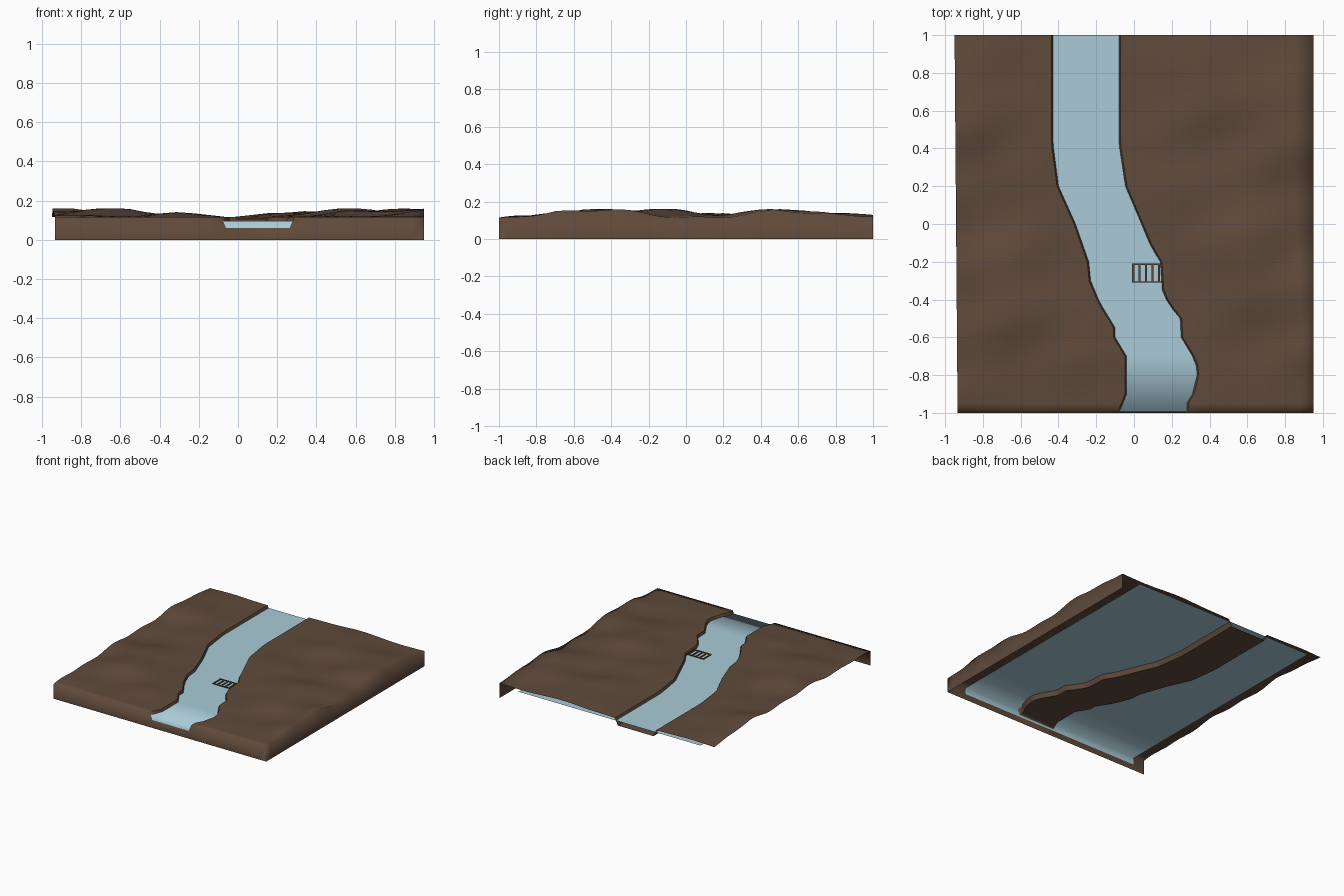
import bpy, bmesh, math

if "Cube" in bpy.data.objects:
    bpy.data.objects.remove(bpy.data.objects["Cube"])

def material(name, rgb):
    m = bpy.data.materials.new(name)
    m.diffuse_color = (*rgb, 1)
    m.use_nodes = True
    m.node_tree.nodes["Principled BSDF"].inputs["Base Color"].default_value = m.diffuse_color
    return m

BROWN = material("earth brown", (0.115, 0.068, 0.043))
BLUE = material("water blue", (0.40, 0.60, 0.69))

def make_object(name, bm, mat, smooth=False):
    me = bpy.data.meshes.new(name)
    bm.to_mesh(me)
    bm.free()
    me.materials.append(mat)
    for p in me.polygons:
        p.use_smooth = smooth
    ob = bpy.data.objects.new(name, me)
    bpy.context.collection.objects.link(ob)
    return ob

# River banks as (y, x) paths
LEFT = [(-1, -.08), (-.95, -.06), (-.9, -.04), (-.7, -.04), (-.6, -.10), (-.55, -.10), (-.5, -.13),
        (-.42, -.18), (-.3, -.23), (-.2, -.24), (0, -.31), (.2, -.40), (.43, -.43), (1, -.43)]
RIGHT = [(-1, .28), (-.95, .28), (-.9, .31), (-.8, .335), (-.75, .33), (-.7, .31), (-.6, .25), (-.5, .245),
         (-.42, .18), (-.35, .15), (-.2, .14), (-.12, .09), (0, .04), (.2, -.045), (.43, -.08), (1, -.08)]

def along(path, y):
    for (y0, x0), (y1, x1) in zip(path, path[1:]):
        if y <= y1:
            return x0 + (x1 - x0) * (y - y0) / (y1 - y0)
    return path[-1][1]

def hill(x, y, dist):
    # gentle bumps that fade at the banks, the front and the back
    n = .5 + .3 * math.sin(7 * y + 4 * x + .6) + .25 * math.sin(11 * x - 4 * y + 1)
    n += .15 * math.sin(17 * y - 6 * x)
    front = min(1, (y + 1) / .3)
    back = 1 - .65 * max(0, (y - .5) / .5)
    return .115 + .045 * min(1, max(0, n)) * min(1, dist / .4) * front * back

# Ground sheet with the river bed cut into it and a skirt on the front and right
N = 10
bm = bmesh.new()
rows = []
for i in range(41):
    y = -1 + i * .05
    l, r = along(LEFT, y) - .008, along(RIGHT, y) + .008
    edge = -.942 - .008 * y
    pts = []
    for k in range(N + 1):
        x = edge + (l - edge) * k / N
        pts.append((x, y, hill(x, y, l - x)))
    pts += [(l + .025, y, .06), (r - .025, y, .06)]
    for k in range(N + 1):
        x = r + (.95 - r) * k / N
        pts.append((x, y, hill(x, y, x - r)))
    pts.append((.95, y, 0))
    rows.append([bm.verts.new(p) for p in pts])
rows.insert(0, [bm.verts.new((v.co.x, -1, 0)) for v in rows[0][:-1]] + [rows[0][-1]])
for a, b in zip(rows, rows[1:]):
    for j in range(len(a) - 1):
        quad = [a[j], a[j + 1], b[j + 1], b[j]]
        bm.faces.new(list(dict.fromkeys(quad)))
for a, b in zip(rows[1:], rows[2:]):
    for j in (N, N + 1, N + 2, N + 3):
        bm.edges.get((a[j], b[j])).smooth = False
make_object("ground", bm, BROWN, True)

# Water sheet running under the ground, with a lip at the front
bm = bmesh.new()
prev = None
for y, z in [(-.997, .045), (-.992, .096), (-.7, .096), (0, .096), (1, .096)]:
    cur = [bm.verts.new((x, y, z)) for x in (-.83, .78)]
    if prev:
        bm.faces.new([prev[0], prev[1], cur[1], cur[0]])
    prev = cur
make_object("water", bm, BLUE, True)

# Small slatted jetty at the right bank
def box(name, center, size):
    bm = bmesh.new()
    bmesh.ops.create_cube(bm, size=1)
    for v in bm.verts:
        v.co = [c + s * q for c, s, q in zip(center, size, v.co)]
    make_object(name, bm, BROWN)

for y in (-.213, -.307):
    box("jetty_rail", (.07, y, .105), (.16, .007, .006))
for k in range(5):
    box("jetty_slat", (-.004 + k * .034, -.26, .105), (.011, .09, .005))
